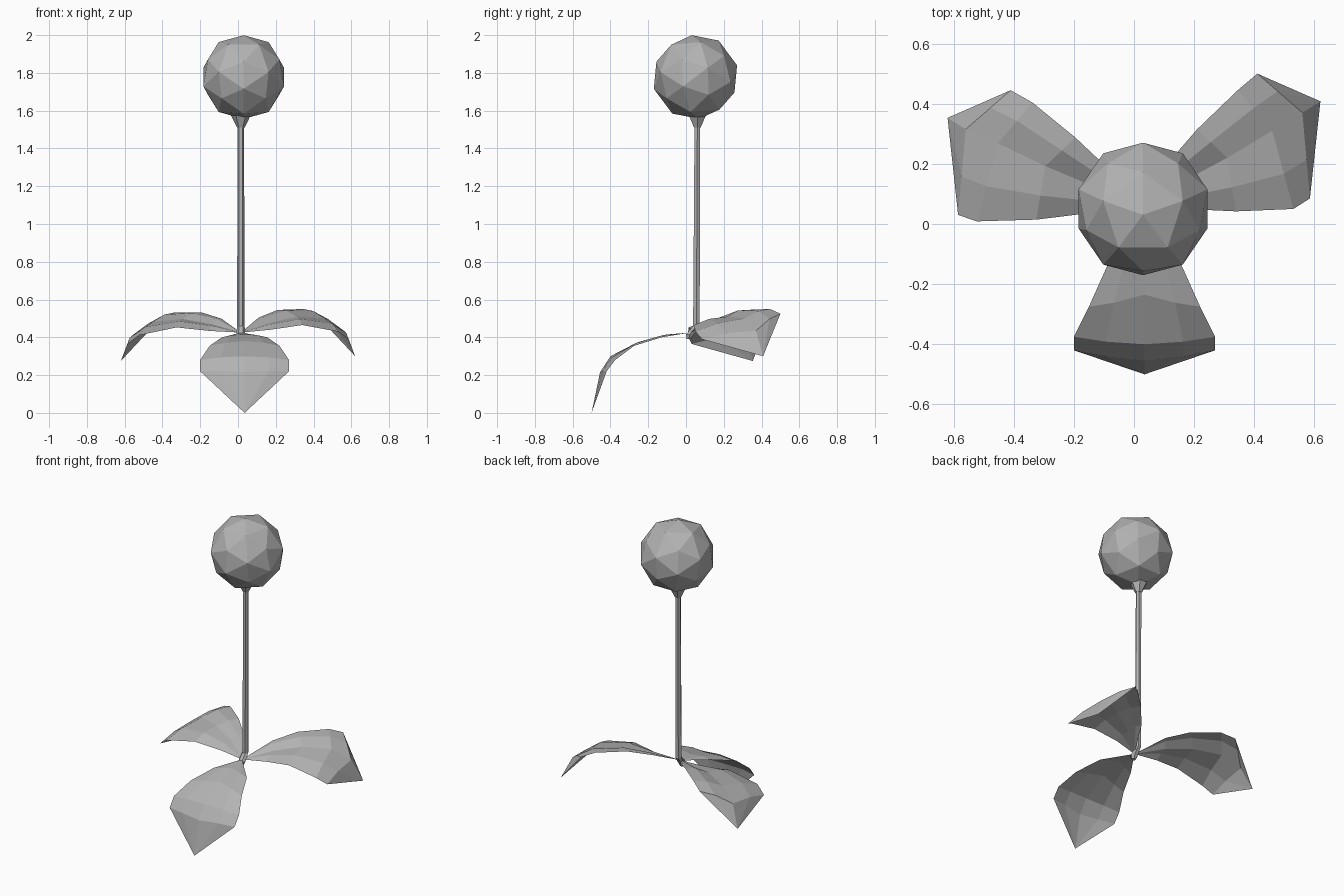
import bpy, bmesh, math
from mathutils import Vector, Matrix

cube = bpy.data.objects.get("Cube")
if cube:
    bpy.data.objects.remove(cube)

grey = bpy.data.materials.new("plain_grey")
grey.use_nodes = True
tone = (0.45, 0.45, 0.45, 1)
grey.diffuse_color = tone
grey.node_tree.nodes["Principled BSDF"].inputs["Base Color"].default_value = tone


def finish(bm, name):
    bmesh.ops.recalc_face_normals(bm, faces=bm.faces)
    mesh = bpy.data.meshes.new(name)
    bm.to_mesh(mesh)
    bm.free()
    mesh.materials.append(grey)
    obj = bpy.data.objects.new(name, mesh)
    bpy.context.collection.objects.link(obj)
    return obj


def tube(name, rings, sides=6):
    """Closed tube through (x, y, z, radius) rings."""
    bm = bmesh.new()
    loops = []
    for x, y, z, r in rings:
        turns = [math.tau * i / sides for i in range(sides)]
        loops.append([bm.verts.new((x + r * math.cos(a), y + r * math.sin(a), z)) for a in turns])
    for low, high in zip(loops, loops[1:]):
        for i in range(sides):
            j = (i + 1) % sides
            bm.faces.new((low[i], low[j], high[j], high[i]))
    bm.faces.new(loops[0])
    bm.faces.new(loops[-1])
    return finish(bm, name)


def leaf(name, base, rows, tip, bulge, place=lambda p, t: p):
    """Thin blade: each row gives one edge, the midrib and the other edge."""
    bm = bmesh.new()
    root = bm.verts.new(place(Vector(base), 0))
    grid = []
    for n, row in enumerate(rows):
        a, m, b = map(Vector, row)
        lift = Vector(bulge)
        pts = [a, a.lerp(m, 0.45) + lift, m, b.lerp(m, 0.45) + lift, b]
        grid.append([bm.verts.new(place(p, (n + 1) / len(rows))) for p in pts])
    end = bm.verts.new(place(Vector(tip), 1))
    for i in range(4):
        bm.faces.new((root, grid[0][i], grid[0][i + 1]))
        for r, s in zip(grid, grid[1:]):
            bm.faces.new((r[i], s[i], s[i + 1], r[i + 1]))
        bm.faces.new((grid[-1][i], end, grid[-1][i + 1]))
    return finish(bm, name)


# Stem with its bent foot, and the flared cup under the head
tube("stem", [(0.015, 0.015, 0.39, 0.014), (0.015, 0.02, 0.415, 0.024),
              (0.015, 0.055, 0.46, 0.02), (0.015, 0.06, 1.54, 0.017)])
tube("flower_cup", [(0.015, 0.06, 1.51, 0.02), (0.015, 0.06, 1.575, 0.052)])

# Faceted head: twelve shallow five-sided pyramids
bm = bmesh.new()
bmesh.ops.create_icosphere(bm, subdivisions=1, radius=1)
points = [v.co * 0.97 for v in bm.verts]
points += [f.calc_center_median().normalized() for f in bm.faces]
bm.free()
bm = bmesh.new()
for p in points:
    bm.verts.new(p)
bmesh.ops.convex_hull(bm, input=bm.verts)
# Turn one lower corner to the front
front = min((v for v in bm.verts if -0.3 < v.co.z < -0.1), key=lambda v: v.co.y)
spin = -math.pi / 2 - math.atan2(front.co.y, front.co.x)
turn = Matrix.Rotation(math.radians(5), 4, "X") @ Matrix.Rotation(spin, 4, "Z")
bmesh.ops.transform(bm, verts=bm.verts,
                    matrix=Matrix.Translation((0.03, 0.05, 1.778)) @ turn @ Matrix.Scale(0.229, 4))
finish(bm, "flower_head")

# Front leaf, symmetrical about its midrib: edge y, rib y, half width, edge z, rib z
front_rows = []
for ye, ym, w, ze, zm in [(-0.13, -0.1, 0.12, 0.4, 0.415), (-0.275, -0.235, 0.185, 0.355, 0.38),
                          (-0.375, -0.4, 0.235, 0.28, 0.3), (-0.42, -0.455, 0.235, 0.22, 0.215)]:
    front_rows.append([(0.035 - w, ye, ze), (0.035, ym, zm), (0.035 + w, ye, ze)])
leaf("front_leaf", (0.015, 0.02, 0.425), front_rows, (0.035, -0.5, 0), (0, -0.005, 0.005))

# Side leaves: the right one mirrors the left, a little lower and further forward
side_rows = [
    [(0.17, 0.05, 0.44), (0.16, 0.14, 0.475), (0.11, 0.2, 0.505)],
    [(0.34, 0.042, 0.465), (0.31, 0.22, 0.51), (0.21, 0.315, 0.545)],
    [(0.53, 0.05, 0.43), (0.46, 0.31, 0.5), (0.345, 0.445, 0.55)],
    [(0.585, 0.085, 0.39), (0.56, 0.37, 0.435), (0.41, 0.5, 0.525)],
]
side = ((0.015, 0.02, 0.425), side_rows, (0.62, 0.408, 0.3), (0, 0, 0.012))
leaf("left_leaf", *side)
leaf("right_leaf", *side,
     place=lambda p, t: Vector((-p.x + 0.03 * (1 - t), p.y - 0.055 * t, p.z - 0.025 * t)))
